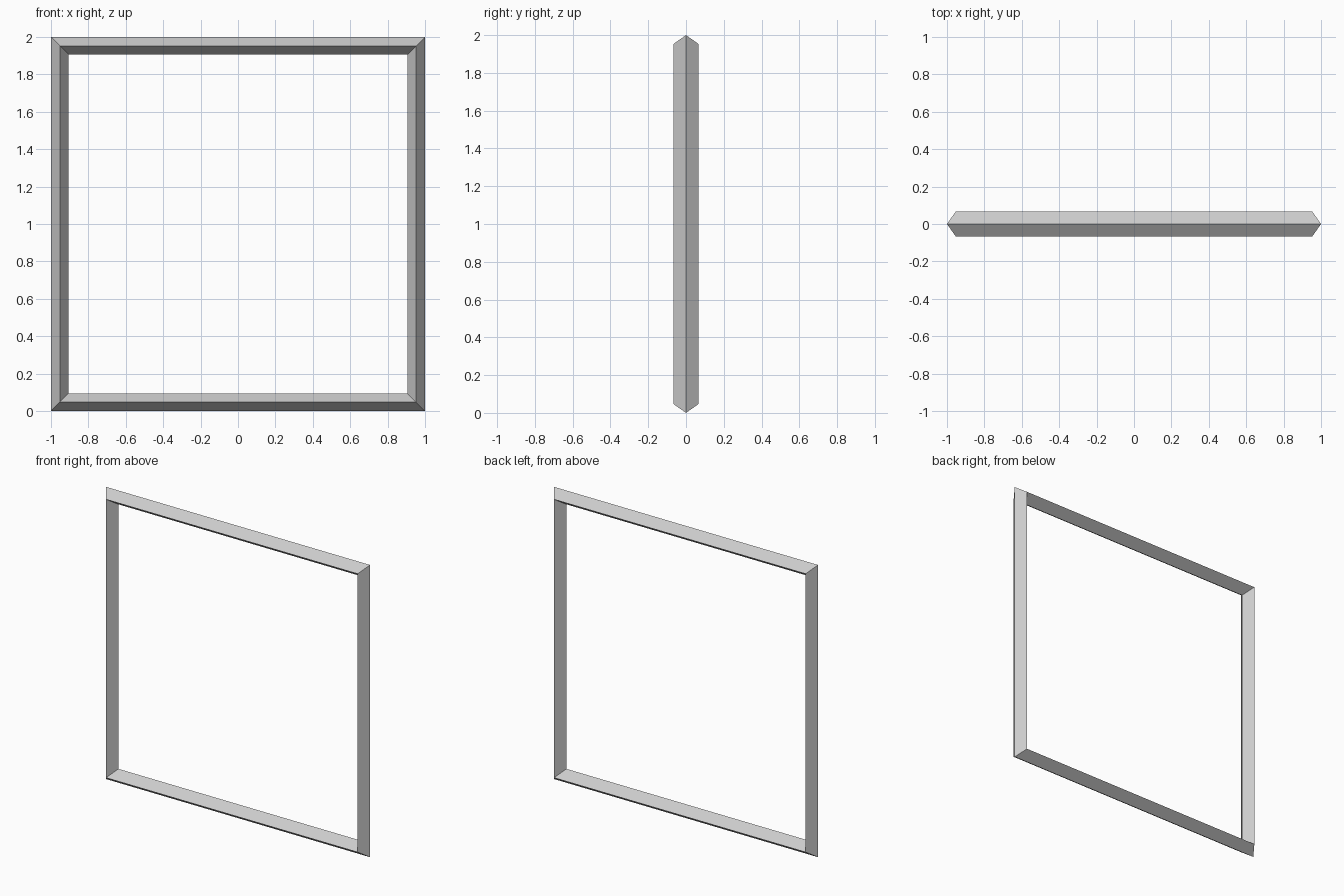
import bpy
from math import radians, sqrt

if "Cube" in bpy.data.objects:
    bpy.data.objects.remove(bpy.data.objects["Cube"])

# Square ring with a diamond section: a four-by-four sided torus stood upright
minor = 0.067
major = sqrt(2) - minor          # outer corners land on x = +/-1, z = 0 and 2
bpy.ops.mesh.primitive_torus_add(
    major_segments=4, minor_segments=4,
    major_radius=major, minor_radius=minor,
    location=(0, 0, 1),
    rotation=(radians(90), radians(45), 0))
frame = bpy.context.object
frame.name = "square_frame"
bpy.ops.object.transform_apply(location=True, rotation=True, scale=True)

# Flat facets
bpy.ops.object.shade_flat()
